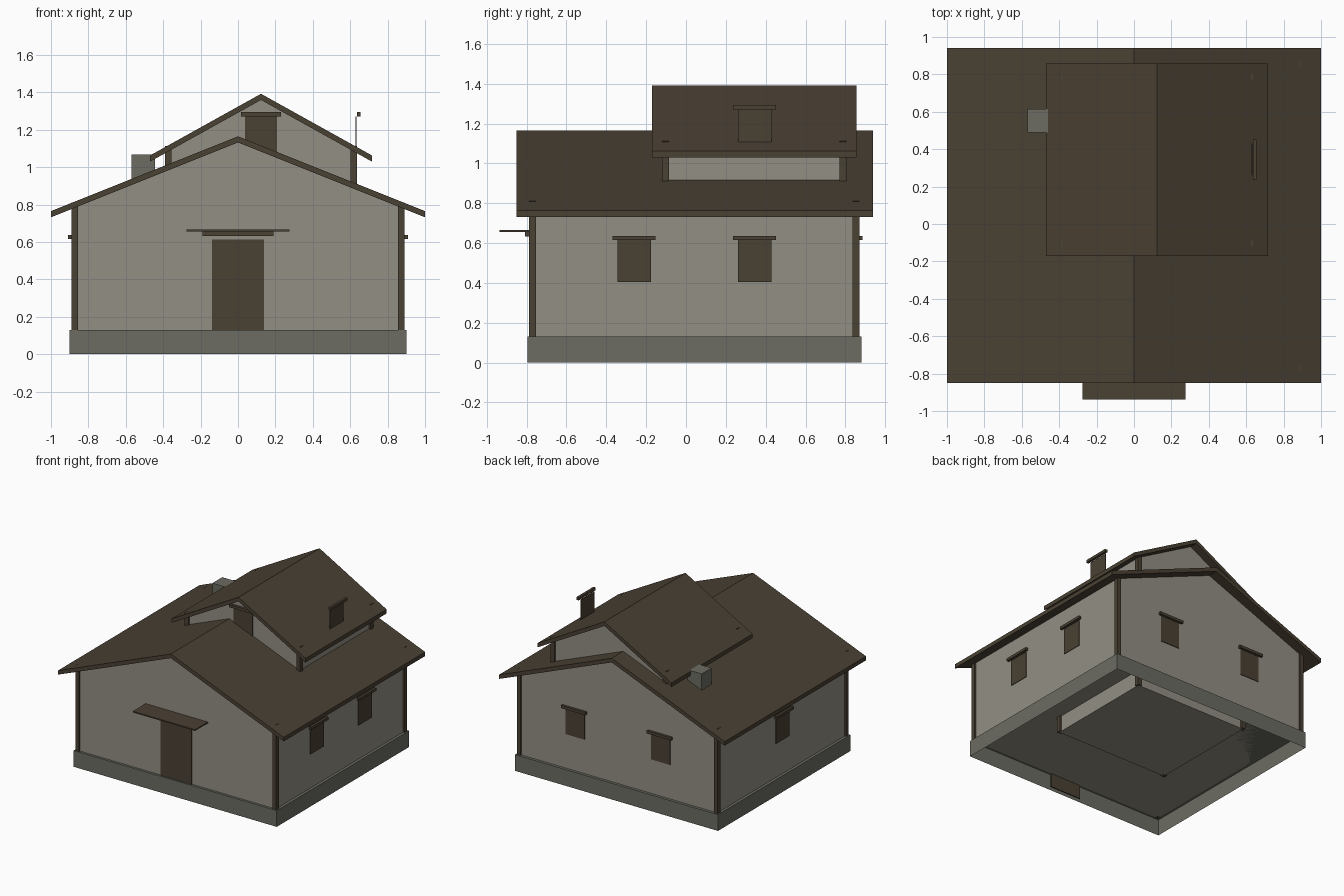
import bpy, bmesh
from mathutils import Vector

old = bpy.data.objects.get("Cube")
if old:
    bpy.data.objects.remove(old)


def material(name, rgb):
    m = bpy.data.materials.new(name)
    m.use_nodes = True
    m.diffuse_color = (*rgb, 1)
    m.node_tree.nodes["Principled BSDF"].inputs["Base Color"].default_value = (*rgb, 1)
    return m


WOOD = material("dark wood", (0.068, 0.052, 0.033))
PLASTER = material("pale plaster", (0.29, 0.275, 0.23))
STONE = material("grey stone", (0.15, 0.15, 0.125))


def finish(name, bm, mat):
    bmesh.ops.recalc_face_normals(bm, faces=bm.faces)
    mesh = bpy.data.meshes.new(name)
    bm.to_mesh(mesh)
    bm.free()
    mesh.materials.append(mat)
    ob = bpy.data.objects.new(name, mesh)
    bpy.context.scene.collection.objects.link(ob)
    return ob


def box(name, x, y, z, mat, open_bottom=False):
    """Box from (min, max) pairs along each axis."""
    bm = bmesh.new()
    bmesh.ops.create_cube(bm, size=1)
    for v in bm.verts:
        v.co = Vector([r[0] + (c + 0.5) * (r[1] - r[0]) for c, r in zip(v.co, (x, y, z))])
    bmesh.ops.recalc_face_normals(bm, faces=bm.faces)
    if open_bottom:
        low = [f for f in bm.faces if f.normal.z < -0.9]
        bmesh.ops.delete(bm, geom=low, context='FACES_ONLY')
    return finish(name, bm, mat)


def prism(name, profile, y, mat):
    """Extrude an xz profile along y."""
    bm = bmesh.new()
    face = bm.faces.new([bm.verts.new((px, y[0], pz)) for px, pz in profile])
    ext = bmesh.ops.extrude_face_region(bm, geom=[face])
    for g in ext["geom"]:
        if isinstance(g, bmesh.types.BMVert):
            g.co.y = y[1]
    return finish(name, bm, mat)


def gabled_block(prefix, cx, half, wall_y, base, roof_half, roof_y, ridge, eave, post_top):
    """Plastered walls, corner posts and a pitched roof."""
    t = 0.033
    slope = (ridge - eave) / roof_half
    top = ridge - t
    side = top - slope * half
    prism(prefix + "_walls", [(cx - half, base), (cx + half, base), (cx + half, side),
                              (cx, top), (cx - half, side)], wall_y, PLASTER)
    prism(prefix + "_roof", [(cx - roof_half, eave), (cx, ridge), (cx + roof_half, eave),
                             (cx + roof_half, eave - t), (cx, top),
                             (cx - roof_half, eave - t)], roof_y, WOOD)
    out, size = 0.012, 0.034
    for sx, xn in ((-1, "right"), (1, "left")):
        for yw, sy, yn in ((wall_y[0], -1, "front"), (wall_y[1], 1, "back")):
            xo, yo = cx + sx * (half + out), yw + sy * out
            box(f"{prefix}_post_{yn}_{xn}", sorted((xo, xo - sx * size)),
                sorted((yo, yo - sy * size)), (base, post_top), WOOD)


def window(name, axis, sign, wall, centre, head):
    """Shutter plate with a lintel, on a wall facing along the axis."""
    def place(part, a, b, half, z):
        across = (centre - half, centre + half)
        depth = sorted((sign * a + wall, sign * b + wall))
        x, y = (depth, across) if axis == "x" else (across, depth)
        box(name + part, x, y, z, WOOD)
    place("_shutter", 0.001, 0.006, 0.085, (head - 0.21, head))
    place("_lintel", 0.008, 0.028, 0.108, (head, head + 0.022))


# Foundation, an open-bottomed plinth
box("foundation", (-0.9, 0.9), (-0.795, 0.88), (0, 0.13), STONE, open_bottom=True)

# Main house and the raised upper storey that runs down through it
MAIN_Y, UP_Y = (-0.776, 0.858), (-0.108, 0.793)
gabled_block("house", 0, 0.878, MAIN_Y, 0.13, 1.0, (-0.85, 0.94), 1.165, 0.765, 0.812)
gabled_block("upper", 0.123, 0.5, UP_Y, 0.002, 0.594, (-0.17, 0.857), 1.392, 1.062, 1.113)

# Door, lintel and flat canopy
box("door", (-0.138, 0.138), (-0.784, -0.777), (0.02, 0.612), WOOD)
box("door_lintel", (-0.19, 0.19), (-0.808, -0.776), (0.632, 0.656), WOOD)
box("door_canopy", (-0.276, 0.276), (-0.937, -0.776), (0.656, 0.666), WOOD)

# Windows
for i, y in enumerate((-0.26, 0.345)):
    window(f"left_window_{i + 1}", "x", 1, 0.88, y, 0.615)
window("right_window", "x", -1, -0.88, 0.04, 0.615)
for n, x in (("left", 0.38), ("right", -0.38)):
    window(f"back_window_{n}", "y", 1, MAIN_Y[1], x, 0.615)
window("upper_front_window", "y", -1, UP_Y[0], 0.123, 1.272)
window("roof_window", "x", 1, 0.627, 0.345, 1.272)

# Chimney
box("chimney", (-0.57, -0.445), (0.49, 0.615), (0.85, 1.068), STONE)
